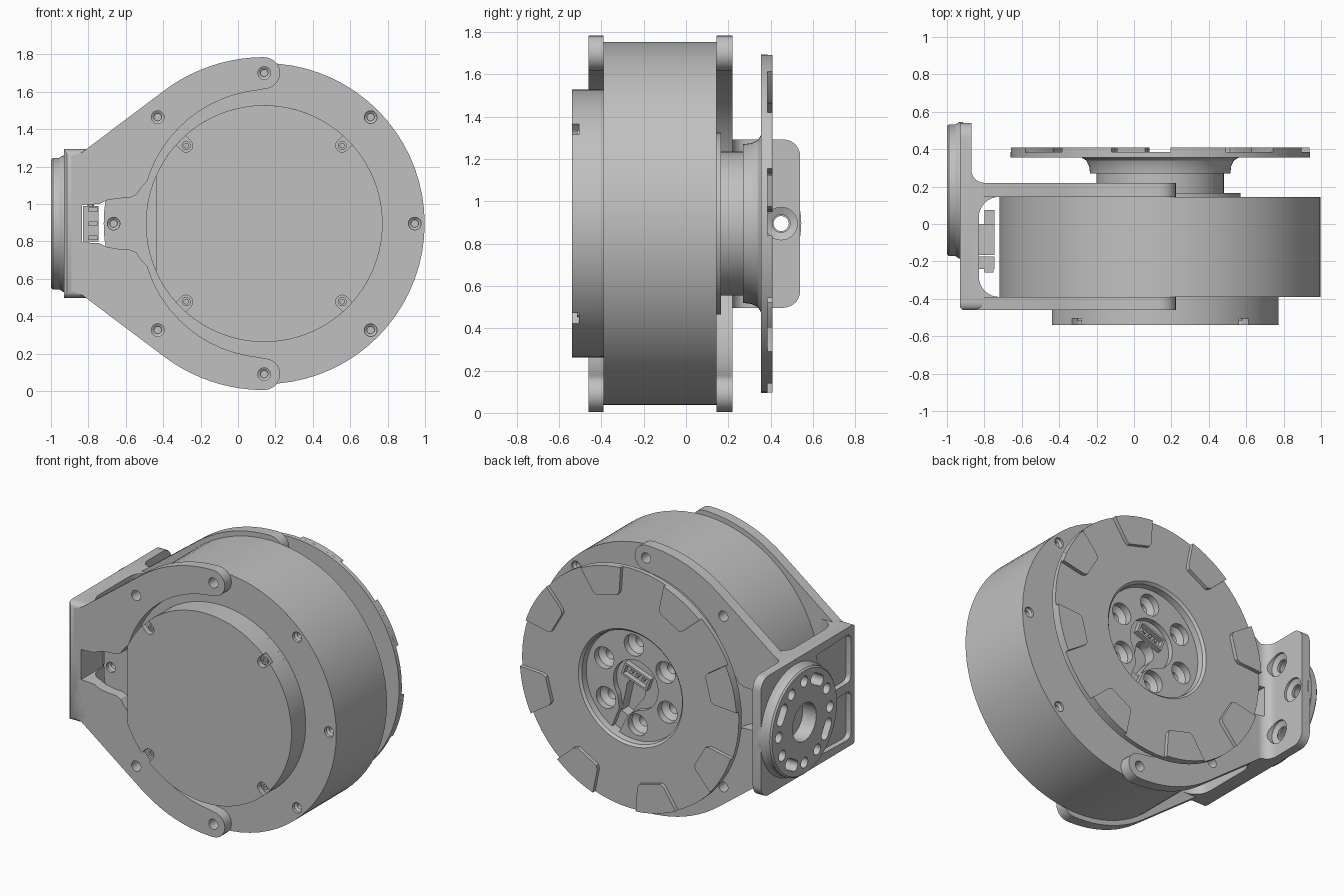
import bpy, bmesh
from math import sin, cos, pi, radians
from mathutils import Vector

if "Cube" in bpy.data.objects:
    bpy.data.objects.remove(bpy.data.objects["Cube"], do_unlink=True)

grey = bpy.data.materials.new("light_grey")
grey.use_nodes = True
grey.diffuse_color = (0.53, 0.53, 0.53, 1)
grey.node_tree.nodes["Principled BSDF"].inputs["Base Color"].default_value = (0.53, 0.53, 0.53, 1)

MOTOR = Vector((0.14, 0, 0.895))   # drum axis runs along y
BOSS = Vector((0, 0.18, 0.895))    # side mount axis runs along x


def place(axis, u, v, w):
    """Point with in-plane coordinates u, v and position w along the axis."""
    if axis == "y":
        return Vector((MOTOR.x + u, w, MOTOR.z + v))
    if axis == "x":
        return Vector((w, BOSS.y + u, BOSS.z + v))
    return Vector((u, v, w))


def finish(name, bm):
    bmesh.ops.remove_doubles(bm, verts=bm.verts, dist=1e-5)
    bmesh.ops.recalc_face_normals(bm, faces=bm.faces)
    mesh = bpy.data.meshes.new(name)
    bm.to_mesh(mesh)
    bm.free()
    obj = bpy.data.objects.new(name, mesh)
    bpy.context.collection.objects.link(obj)
    return obj


def prism(name, axis, pts, a, b):
    bm = bmesh.new()
    low = [bm.verts.new(place(axis, u, v, a)) for u, v in pts]
    top = [bm.verts.new(place(axis, u, v, b)) for u, v in pts]
    bm.faces.new(low)
    bm.faces.new(top)
    for i in range(len(pts)):
        j = (i + 1) % len(pts)
        bm.faces.new((low[i], low[j], top[j], top[i]))
    return finish(name, bm)


def lathe(name, axis, profile, at=(0, 0), n=72):
    """Turn (radius, position) pairs around an axis."""
    bm = bmesh.new()
    rings = [[bm.verts.new(place(axis, at[0] + r * cos(2 * pi * i / n),
                                 at[1] + r * sin(2 * pi * i / n), w))
              for i in range(n)] for r, w in profile]
    for p, q in zip(rings, rings[1:]):
        for i in range(n):
            j = (i + 1) % n
            bm.faces.new((p[i], p[j], q[j], q[i]))
    return finish(name, bm)


def cyl(name, axis, r, a, b, at=(0, 0), n=20):
    return lathe(name, axis, [(0, a), (r, a), (r, b), (0, b)], at, n)


def box(name, x, y, z):
    return prism(name, "z", [(x[0], y[0]), (x[1], y[0]), (x[1], y[1]), (x[0], y[1])], *z)


def arc(r, a, b, n=10, at=(0, 0)):
    return [(at[0] + r * cos(radians(a + (b - a) * i / n)),
             at[1] + r * sin(radians(a + (b - a) * i / n))) for i in range(n + 1)]


def polar(r, deg):
    return r * cos(radians(deg)), r * sin(radians(deg))


def turned(pts, deg):
    c, s = polar(1, deg)
    return [(u * c - v * s, u * s + v * c) for u, v in pts]


def boolean(targets, cutters, op="DIFFERENCE"):
    for t in targets:
        for c in cutters:
            mod = t.modifiers.new("cut", "BOOLEAN")
            mod.operation, mod.solver, mod.object = op, "EXACT", c
            dg = bpy.context.evaluated_depsgraph_get()
            mesh = bpy.data.meshes.new_from_object(t.evaluated_get(dg))
            t.modifiers.clear()
            t.data = mesh
    for c in cutters:
        bpy.data.objects.remove(c, do_unlink=True)


# Drum body
drum = lathe("drum_body", "y", [(0, -0.39), (0.858, -0.39), (0.858, 0.145), (0, 0.145)])

# Forked bracket: one outline, mirrored, used for the front and rear plates
half = [(-0.975, 0.1), (-0.88, 0.105), (-0.84, 0.125), (-0.78, 0.135), (-0.72, 0.138),
        (-0.685, 0.153), (-0.66, 0.19)]
half += [polar(0.665 + 0.05 * i / 12, 160 - 68 * i / 12) for i in range(13)]
half += arc(0.085, -90, 90, 10, (0, 0.805)) + arc(0.89, 91, 127, 10)
half += [(-0.97, 0.384), (-1.03, 0.36)]
outline = half + [(u, -v) for u, v in reversed(half)]
plates = [prism("front_bracket_plate", "y", outline, -0.46, -0.39),
          prism("rear_bracket_plate", "y", outline, 0.145, 0.22)]

# Stepped screw holes on both sides
step = [(0, -0.5), (0.034, -0.5), (0.034, -0.37), (0.02, -0.36), (0.02, -0.33), (0, -0.33)]
holes = []
for k in range(8):
    at = polar(0.805, 45 * k)
    holes.append(lathe("hole", "y", step, at, 20))
    holes.append(lathe("hole", "y", [(r, -0.24 - w) for r, w in step], at, 20))
boolean([drum] + plates, holes)

# Front cap with flat side and four screw notches
cap = prism("front_cap", "y", arc(0.633, 156, -156, 72), -0.54, -0.385)
cyl("cap_seat", "y", 0.633, -0.41, -0.385, n=72)
notch = [(0.75, -0.035), (0.75, 0.035)] + arc(0.035, 90, 270, 8, (0.59, 0))
boolean([cap], [prism("notch", "y", turned(notch, a), -0.56, -0.505) for a in (45, 135, 225, 315)])
for a in (45, 135, 225, 315):
    lathe("cap_screw", "y", [(0.012, -0.5), (0.012, -0.515), (0.024, -0.515), (0.024, -0.5)],
          polar(0.59, a), 16)

# Output hub and disc
hub = lathe("output_disc", "y", [
    (0, 0.14), (0.43, 0.14), (0.43, 0.165), (0.34, 0.165), (0.34, 0.27), (0.375, 0.27),
    (0.38, 0.31), (0.395, 0.34), (0.42, 0.355), (0.8, 0.355), (0.8, 0.385), (0.385, 0.385),
    (0.37, 0.37), (0.365, 0.33), (0, 0.33)])
cuts = [lathe("socket", "y", [(0, 0.2), (0.035, 0.2), (0.035, 0.26), (0.072, 0.285),
                              (0.072, 0.36), (0, 0.36)], polar(0.262, 27 + 60 * k), 24)
        for k in range(6)]
channel = [(0.365, -0.03), (0.365, 0.03), (0.22, 0.035)] + arc(0.165, 30, 330, 30)
channel += [(0.22, -0.035)]
cuts.append(prism("channel", "y", turned(channel, 294), 0.295, 0.36))
well = [(0.25, -0.03), (0.25, 0.03)] + arc(0.07, 60, 300, 16, (0.06, 0))
cuts.append(prism("well", "y", turned(well, 294), 0.22, 0.36))
boolean([hub], cuts)

# Raised wedge pads around the disc rim
pad = [(0.63, 0.1), (0.61, 0.08), (0.61, -0.08), (0.63, -0.1)] + arc(0.8, -11, 11, 6)
for k in range(8):
    prism("rim_pad", "y", turned(pad, 30 + 45 * k), 0.38, 0.41)

# Socket in the middle of the hub
plug = [(-0.1, -0.045), (0.1, -0.045), (0.1, 0.045), (-0.1, 0.045)]
inner = [(u * 0.86, v * 0.7) for u, v in plug]
shift = lambda pts: [(u, v + 0.055) for u, v in turned(pts, 20)]
shell = prism("hub_socket", "y", shift(plug), 0.25, 0.33)
boolean([shell], [prism("hollow", "y", shift(inner), 0.29, 0.35)])
for s in (-0.045, 0, 0.045):
    cyl("hub_socket_pin", "y", 0.012, 0.28, 0.32, shift([(s, 0)])[0], 8)

# Side mount: flange section with fillets into both plates
section = [(-0.93, -0.445), (-0.915, -0.46), (-0.72, -0.46)]
section += arc(0.11, 270, 180, 8, (-0.72, -0.28)) + arc(0.11, 180, 90, 8, (-0.72, 0.035))
section += [(-0.72, 0.22)] + arc(0.07, 270, 180, 6, (-0.8, 0.29)) + [(-0.87, 0.54), (-0.93, 0.54)]
flange = prism("side_flange", "z", section, 0.497, 1.295)
quarter = arc(0.08, 0, 90, 6, (0.28, 0.318)) + arc(0.04, 90, 180, 5, (-0.602, 0.358))
rounded = quarter + [(u, -v) for u, v in reversed(quarter)]
boolean([flange], [prism("corner_trim", "x", rounded, -1.1, -0.6)], "INTERSECT")
window = [(-0.975, -0.1), (-0.88, -0.105), (-0.84, -0.125), (-0.84, 0.125), (-0.88, 0.105), (-0.975, 0.1)]
cuts = [prism("window", "y", window, -0.6, 0.4)]
# Two recesses beside the boss with rounded corners
recess = arc(0.04, 180, 270, 4, (-0.55, 0.07)) + [(-0.34, 0.03), (-0.335, 0.15), (-0.28, 0.25),
                                                  (-0.23, 0.31), (-0.23, 0.34)]
recess += arc(0.04, 90, 180, 4, (-0.55, 0.31))
for s in (-1, 1):
    cuts.append(prism("recess", "x", [(u, s * v) for u, v in recess], -0.96, -0.895))
for a in (-60, 0, 60):
    cuts.append(lathe("countersink", "x", [(0, -0.96), (0.042, -0.96), (0.042, -0.9), (0.077, -0.885),
                                           (0.077, -0.7), (0, -0.7)], polar(0.27, a), 24))
boolean([flange], cuts)

# Round boss with its bore and ring of holes and slots
boss = lathe("side_boss", "x", [(0, -0.915), (0.365, -0.915), (0.365, -0.935), (0.352, -0.955),
                                (0.352, -0.99), (0.342, -1.0), (0, -1.0)])
cuts = [cyl("bore", "x", 0.125, -1.1, -0.9, n=40)]
for k in range(12):
    length = 0.035 if k % 3 == 1 else 0
    slot = arc(0.036, 0, 180, 8, (0.27, length)) + arc(0.036, 180, 360, 8, (0.27, -length))
    slot = [p for i, p in enumerate(slot) if length or i not in (9, 17)]
    cuts.append(prism("slot", "x", turned(slot, 30 * k), -1.1, -0.9))
boolean([boss, flange], cuts)

# Cable connectors in the bracket window
box("connector_block", (-0.83, -0.745), (-0.165, 0.0), (0.8, 0.99))
box("connector_plug", (-0.83, -0.745), (-0.24, -0.175), (0.8, 0.99))
box("connector_tail", (-0.8, -0.745), (0.0, 0.075), (0.83, 0.96))
for z in (0.82, 0.895, 0.97):
    box("connector_pin", (-0.8, -0.75), (-0.26, -0.24), (z - 0.012, z + 0.012))
for y in (-0.13, -0.04):
    cyl("connector_bolt", "z", 0.018, 0.98, 0.998, (-0.787, y), 12)

# Shared material and shading
for o in bpy.context.scene.objects:
    if o.type == "MESH":
        o.data.materials.clear()
        o.data.materials.append(grey)
        bpy.ops.object.select_all(action="DESELECT")
        o.select_set(True)
        bpy.context.view_layer.objects.active = o
        bpy.ops.object.shade_smooth_by_angle(angle=radians(30))
